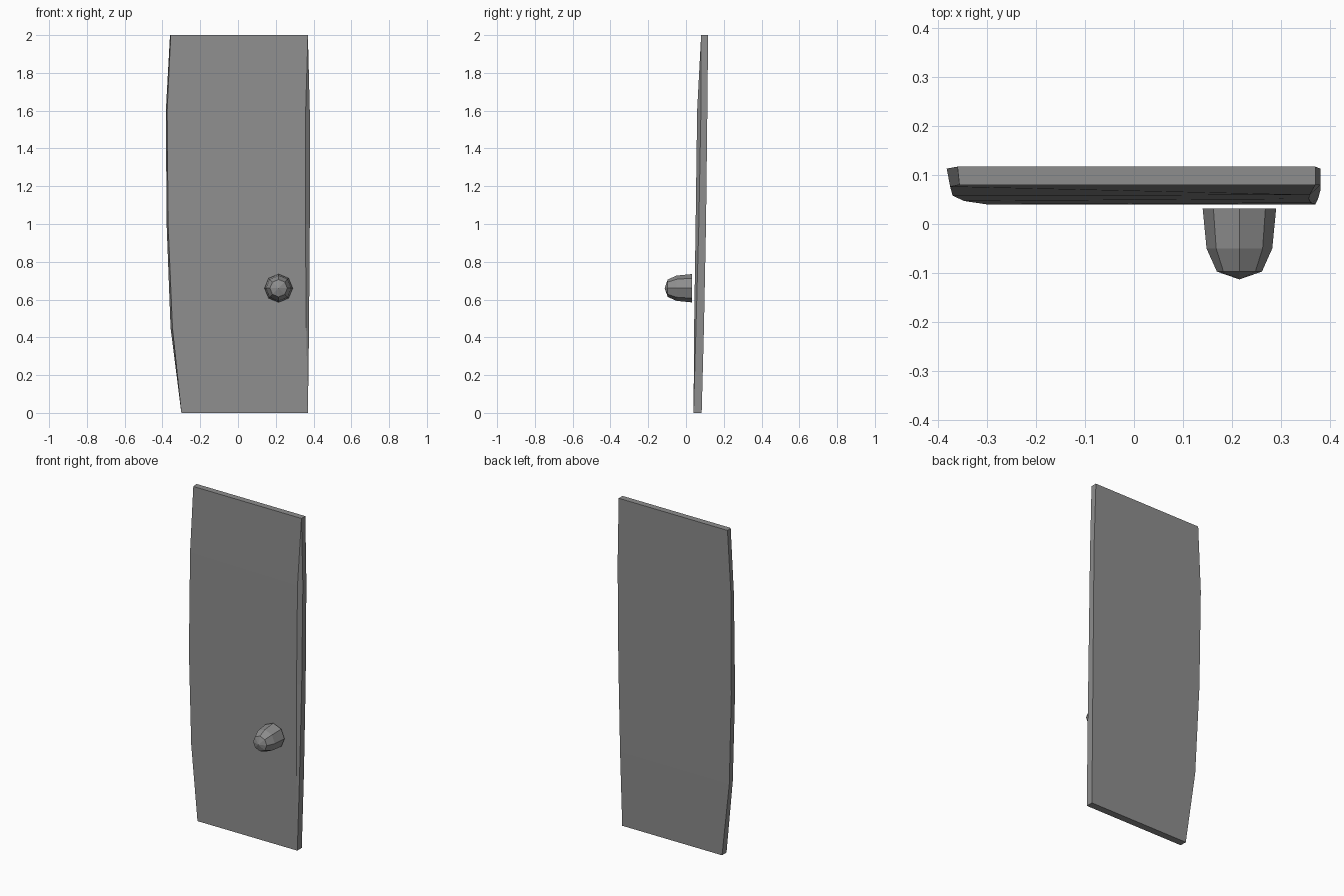
import bpy, bmesh, math

cube = bpy.data.objects.get("Cube")
if cube:
    bpy.data.objects.remove(cube)

grey = bpy.data.materials.new("plain_grey")
grey.use_nodes = True
COLOUR = (0.27, 0.27, 0.27, 1)
grey.diffuse_color = COLOUR
for node in grey.node_tree.nodes:
    if node.type == 'BSDF_PRINCIPLED':
        node.inputs["Base Color"].default_value = COLOUR


def loft(name, rings):
    """Skin a stack of equal-length rings and cap both ends."""
    bm = bmesh.new()
    rows = [[bm.verts.new(p) for p in ring] for ring in rings]
    n = len(rows[0])
    for a, b in zip(rows, rows[1:]):
        for i in range(n):
            j = (i + 1) % n
            bm.faces.new((a[i], a[j], b[j], b[i]))
    bm.faces.new(rows[0][::-1])
    bm.faces.new(rows[-1])
    bmesh.ops.remove_doubles(bm, verts=bm.verts, dist=0.0005)
    bmesh.ops.recalc_face_normals(bm, faces=bm.faces)
    mesh = bpy.data.meshes.new(name)
    bm.to_mesh(mesh)
    bm.free()
    mesh.materials.append(grey)
    obj = bpy.data.objects.new(name, mesh)
    bpy.context.collection.objects.link(obj)
    return obj


# Curved door panel: height, then (x, y) of right front, left front,
# left bevel, left back and right back corners
sections = [
    (0.00, (-0.30, 0.040), (0.370, 0.040), (0.370, 0.040), (0.370, 0.083), (-0.30, 0.083)),
    (0.45, (-0.347, 0.047), (0.361, 0.043), (0.376, 0.053), (0.376, 0.095), (-0.357, 0.095)),
    (1.00, (-0.370, 0.058), (0.357, 0.051), (0.380, 0.068), (0.380, 0.106), (-0.378, 0.106)),
    (1.60, (-0.375, 0.076), (0.358, 0.059), (0.380, 0.079), (0.380, 0.113), (-0.382, 0.113)),
    (2.00, (-0.356, 0.080), (0.370, 0.080), (0.370, 0.080), (0.370, 0.117), (-0.360, 0.117)),
]
loft("door_panel", [[(x, y, z) for x, y in pts] for z, *pts in sections])

# Eight-sided door knob with a pointed tip, along the y axis
SIDES = 8
profile = [(0.075, 0.032), (0.067, -0.05), (0.046, -0.097), (0.0, -0.113)]
rings = []
for r, y in profile:
    r = max(r, 0.0001)
    rings.append([(0.215 + r * math.cos(math.tau * i / SIDES), y,
                   0.66 + r * math.sin(math.tau * i / SIDES)) for i in range(SIDES)])
tip = rings.pop()
knob = loft("door_knob", rings)

# Raise the front cap of the knob into its point
bm = bmesh.new()
bm.from_mesh(knob.data)
bm.faces.ensure_lookup_table()
cap = min(bm.faces, key=lambda f: f.calc_center_median().y)
poked = bmesh.ops.poke(bm, faces=[cap])
poked["verts"][0].co.y = tip[0][1]
bm.to_mesh(knob.data)
bm.free()
